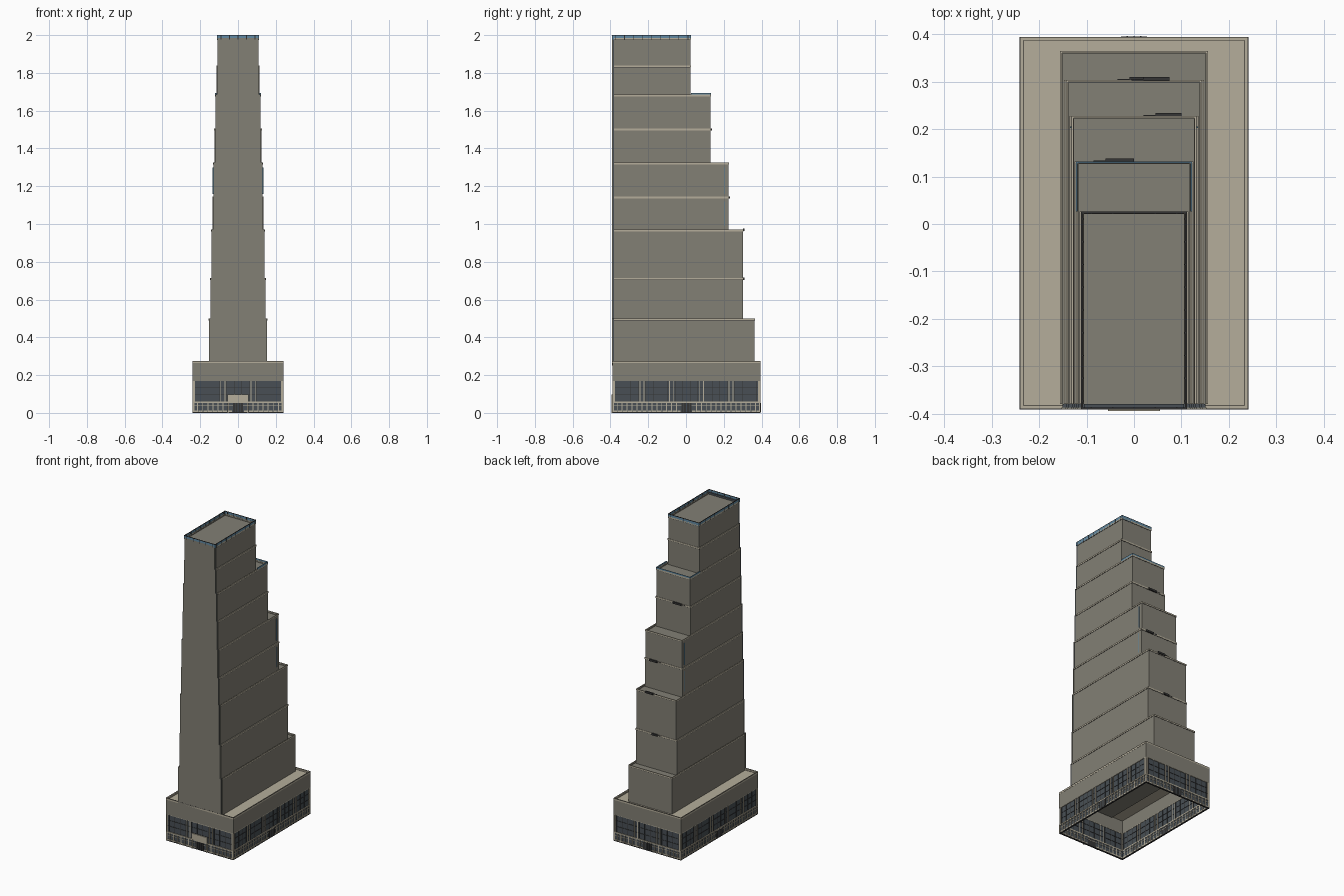
import bpy
import bmesh
from mathutils import Vector

cube = bpy.data.objects.get("Cube")
if cube:
    bpy.data.objects.remove(cube, do_unlink=True)


def material(name, rgb):
    m = bpy.data.materials.new(name)
    m.use_nodes = True
    m.diffuse_color = (*rgb, 1)
    m.node_tree.nodes["Principled BSDF"].inputs["Base Color"].default_value = (*rgb, 1)
    return m


STONE = material("grey stone", (0.225, 0.215, 0.178))
TAN = material("tan trim", (0.46, 0.42, 0.325))
GLASS = material("dark glass", (0.065, 0.078, 0.09))
BLUE = material("blue glass", (0.12, 0.25, 0.36))
DARK = material("dark metal", (0.035, 0.035, 0.035))

parts = {}


def box(name, mat, x, y, z):
    """Add a box with (min, max) ranges to the named part."""
    bm, _ = parts.setdefault(name, (bmesh.new(), mat))
    verts = bmesh.ops.create_cube(bm, size=1)["verts"]
    lo, hi = (Vector(c) for c in zip(x, y, z))
    for v in verts:
        v.co = Vector([(lo[i] + hi[i]) / 2 + v.co[i] * (hi[i] - lo[i]) for i in range(3)])


def rim(name, mat, hw, y0, y1, z, t, sides="lrfb"):
    """Thin rectangular frame running round a roof edge."""
    if "l" in sides:
        box(name, mat, (hw - t, hw), (y0, y1), z)
    if "r" in sides:
        box(name, mat, (-hw, t - hw), (y0, y1), z)
    if "f" in sides:
        box(name, mat, (t - hw, hw - t), (y0, y0 + t), z)
    if "b" in sides:
        box(name, mat, (t - hw, hw - t), (y1 - t, y1), z)


# Podium shell: open underneath, tan roof and coping
HW, FRONT, BACK = 0.24, -0.39, 0.395
rim("podium_wall", STONE, HW, FRONT, BACK, (0.17, 0.265), 0.008)
rim("podium_coping", TAN, HW + 0.001, FRONT - 0.001, BACK, (0.263, 0.273), 0.008)
rim("podium_edge", DARK, HW + 0.0015, FRONT - 0.0015, BACK, (0.273, 0.274), 0.002)
box("podium_roof", TAN, (-HW + 0.008, HW - 0.008), (FRONT + 0.008, BACK - 0.008), (0.255, 0.263))
rim("podium_glazing", GLASS, HW - 0.004, FRONT + 0.004, BACK - 0.004, (0.003, 0.17), 0.003)
rim("podium_sill", DARK, HW, FRONT, BACK, (0, 0.005), 0.009)
rim("podium_ledge", TAN, HW + 0.001, FRONT - 0.001, BACK, (0.052, 0.06), 0.01)
rim("storefront_transom", TAN, HW - 0.002, FRONT + 0.002, BACK - 0.002, (0.036, 0.039), 0.007)
for level in (0.095, 0.132):
    rim("window_transom", DARK, HW - 0.002, FRONT + 0.002, BACK - 0.002,
        (level, level + 0.002), 0.007)
rim("podium_head", TAN, HW, FRONT, BACK, (0.168, 0.172), 0.009)

# Mullions and posts on all four podium walls
walls = [("x", FRONT, 1, -HW, HW), ("x", BACK, -1, -HW, HW),
         ("y", -HW, 1, FRONT, BACK), ("y", HW, -1, FRONT, BACK)]


def bar(name, mat, wall, u, w, z, out=0.0, depth=0.009):
    axis, face, inward, _, _ = wall
    d = sorted((face - inward * out, face + inward * depth))
    along = (u - w / 2, u + w / 2)
    if axis == "x":
        box(name, mat, along, d, z)
    else:
        box(name, mat, d, along, z)


for wall in walls:
    a, b = wall[3], wall[4]
    bays = 3 if wall[0] == "x" else 5
    step = (b - a) / bays
    mid = (a + b) / 2
    for i in range(bays + 1):
        for off in (-0.011, 0.011):
            u = min(max(a + i * step + off, a + 0.003), b - 0.003)
            bar("window_pilaster", TAN, wall, u, 0.004, (0.06, 0.17))
    for i in range(bays * 4):
        u = a + (i + 0.5) * step / 4
        bar("window_mullion", DARK, wall, u, 0.002, (0.06, 0.17), -0.002)
    for i in range(bays * 6 + 1):
        u = min(max(a + i * step / 6, a + 0.003), b - 0.003)
        if abs(u - mid) > 0.035:
            bar("storefront_post", TAN, wall, u, 0.005, (0.003, 0.053))
        if i < bays * 6 and abs(u + step / 12 - mid) > 0.035:
            bar("storefront_panel", TAN, wall, u + step / 12, step / 9, (0.005, 0.012), -0.001)
    bar("entrance_door", DARK, wall, mid, 0.055, (0.004, 0.052), 0.001)
    for off in (-0.014, 0, 0.014):
        bar("door_frame", GLASS, wall, mid + off, 0.003, (0.004, 0.052), 0.002)

# Front entrance canopy
box("entrance_canopy", TAN, (-0.055, 0.055), (-0.395, FRONT), (0.06, 0.098))
for s in (-1, 1):
    box("entrance_jamb", TAN, sorted((s * 0.047, s * 0.055)), (-0.395, FRONT), (0, 0.06))

# Tower tiers: base, top, half width, back edge
levels = [0.25, 0.50, 0.715, 0.97, 1.145, 1.325, 1.505, 1.685, 1.84, 1.985]
halves = [0.154, 0.146, 0.141, 0.134, 0.13, 0.124, 0.12, 0.113, 0.109]
backs = [0.363, 0.302, 0.302, 0.226, 0.226, 0.13, 0.13, 0.024, 0.024]
BODY = -0.38
for i, (hw, back) in enumerate(zip(halves, backs)):
    z0, z1 = levels[i], levels[i + 1]
    terrace = i + 1 == len(backs) or backs[i + 1] < back
    roof = z1 - 0.012 if terrace else z1
    box("tower_body", STONE, (-hw, hw), (BODY, back), (z0 - 0.012 * (i > 0), roof))
    # Front facade stands off the body over a glazed slot
    box("facade_slot", GLASS, (-hw + 0.003, hw - 0.003), (-0.387, BODY), (z0, z1))
    box("front_facade", STONE, (-hw + 0.001, hw - 0.001), (-0.391, -0.387), (z0, z1))
    if terrace:
        rim("parapet", STONE, hw, BODY, back, (roof, z1 - 0.004), 0.003, "lrb")
    rim("tier_band", TAN, hw + 0.002, BODY, back + 0.002, (z1 - 0.009, z1), 0.004, "lrb")
    rim("tier_shadow_line", DARK, hw + 0.001, BODY, back + 0.001,
        (z1 - 0.011, z1 - 0.009), 0.003, "lrb")

# Glass railings on the top roof and the highest terrace
rim("roof_railing", BLUE, 0.111, -0.391, 0.026, (1.976, 1.998), 0.003)
rim("roof_railing_cap", DARK, 0.1115, -0.3915, 0.0265, (1.998, 2.0), 0.004)
rim("terrace_railing", BLUE, 0.122, 0.026, 0.132, (1.682, 1.694), 0.003, "lrb")
for i in range(9):
    y = -0.375 + i * 0.048
    for s in (-1, 1):
        box("railing_post", DARK, sorted((s * 0.106, s * 0.112)), (y, y + 0.003), (1.976, 2.0))
for i in range(5):
    x = -0.09 + i * 0.045
    for y in (-0.3915, 0.021):
        box("railing_post", DARK, (x - 0.0015, x + 0.0015), (y, y + 0.005), (1.976, 2.0))

# Slim vertical windows near the rear corners
for s in (-1, 1):
    for z in ((0.99, 1.12), (1.16, 1.30)):
        box("corner_window", BLUE, sorted((s * 0.128, s * 0.1345)), (0.203, 0.206), z)

# Small window-cleaning cradles on the rear faces
for x0, x1, y, z in ((0.02, 0.075, 0.302, 0.97), (-0.01, 0.03, 0.302, 0.71),
                     (0.045, 0.1, 0.226, 1.14), (-0.06, 0.0, 0.13, 1.5)):
    box("rear_cradle", DARK, (x0, x1), (y, y + 0.008), (z - 0.006, z + 0.006))
    box("rear_cradle_arm", DARK, (x0 - 0.025, x0), (y, y + 0.004), (z, z + 0.003))

for name, (bm, mat) in parts.items():
    mesh = bpy.data.meshes.new(name)
    bm.to_mesh(mesh)
    bm.free()
    mesh.materials.append(mat)
    bpy.context.collection.objects.link(bpy.data.objects.new(name, mesh))
